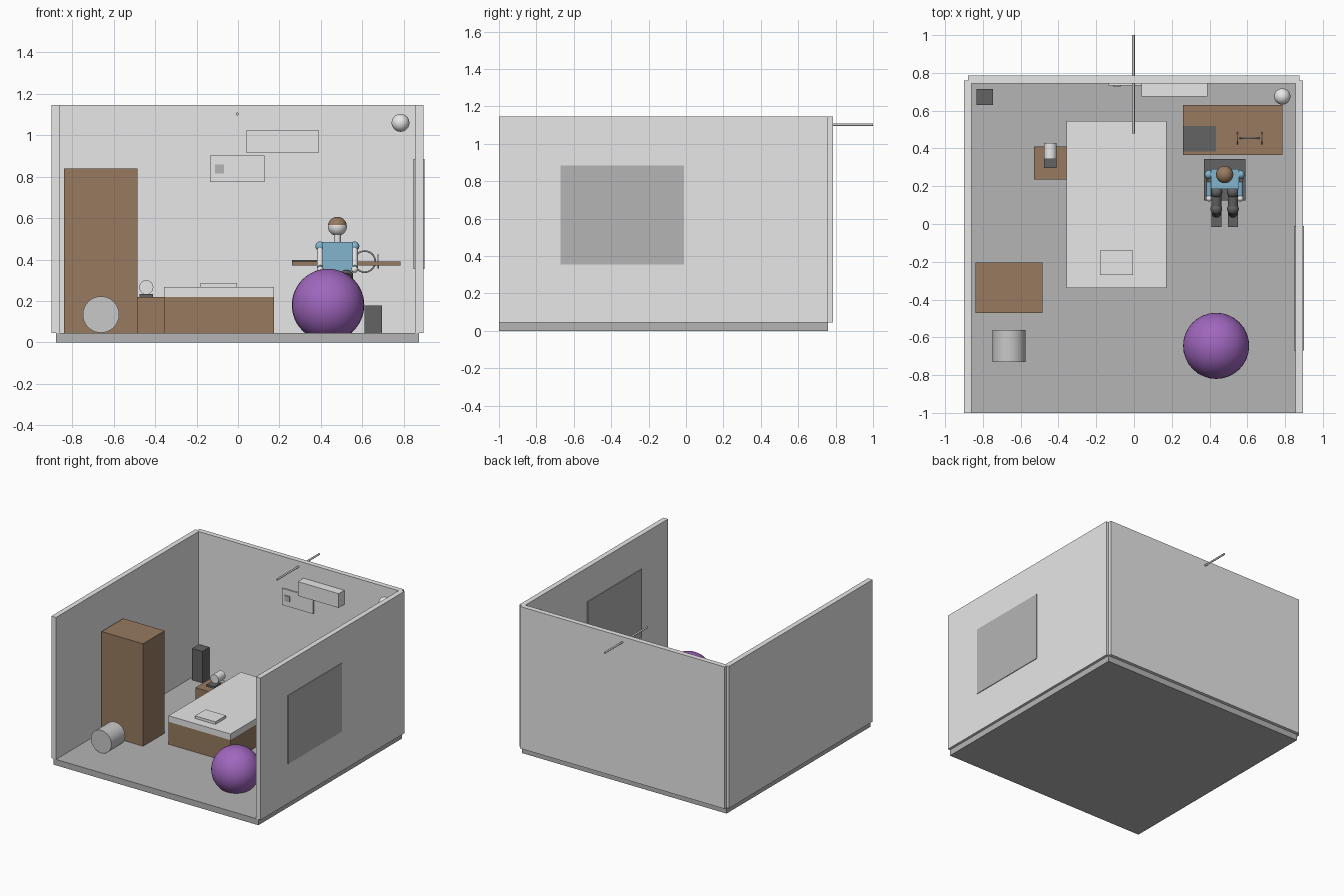
import bpy
from mathutils import Vector

cube = bpy.data.objects.get("Cube")
if cube:
    bpy.data.objects.remove(cube, do_unlink=True)


def material(name, r, g, b):
    m = bpy.data.materials.new(name)
    m.use_nodes = True
    m.diffuse_color = (r, g, b, 1)
    m.node_tree.nodes["Principled BSDF"].inputs["Base Color"].default_value = (r, g, b, 1)
    return m


WHITE = material("off white", .8, .8, .8)
GREY = material("floor grey", .46, .46, .46)
SILVER = material("silver", .58, .58, .58)
DARK = material("charcoal", .125, .125, .125)
BROWN = material("wood brown", .31, .195, .117)
PURPLE = material("purple", .35, .135, .515)
TEAL = material("shirt blue", .227, .462, .617)


def finish(name, mat, smooth=False):
    o = bpy.context.object
    o.name = name
    o.data.materials.append(mat)
    if smooth:
        bpy.ops.object.shade_smooth_by_angle()
    return o


def box(name, mat, x, y, z):
    """Box from its (min, max) range on each axis."""
    bpy.ops.mesh.primitive_cube_add(size=1, location=[sum(r) / 2 for r in (x, y, z)])
    o = bpy.context.object
    o.scale = [r[1] - r[0] for r in (x, y, z)]
    bpy.ops.object.transform_apply(location=False, rotation=False)
    return finish(name, mat)


def ball(name, mat, pos, r):
    bpy.ops.mesh.primitive_uv_sphere_add(segments=32, ring_count=24, radius=r, location=pos)
    return finish(name, mat, True)


def rod(name, mat, a, b, r):
    """Cylinder between two points."""
    a, b = Vector(a), Vector(b)
    d = b - a
    bpy.ops.mesh.primitive_cylinder_add(vertices=32, radius=r, depth=d.length, location=(a + b) / 2)
    bpy.context.object.rotation_euler = d.to_track_quat('Z', 'Y').to_euler()
    return finish(name, mat, True)


# Room shell
box("floor", GREY, (-.88, .875), (-1, .76), (0, .046))
box("left_side_wall", WHITE, (.855, .895), (-1, .76), (.046, 1.146))
box("right_side_wall", WHITE, (-.9, -.86), (-1, .76), (.046, 1.146))
box("back_wall", WHITE, (-.88, .875), (.745, .785), (.046, 1.146))
box("window", GREY, (.848, .9), (-.67, -.01), (.355, .885))

# Wall fittings
rod("wall_pole", SILVER, (-.003, .48, 1.103), (-.003, 1, 1.103), .007)
box("air_conditioner", WHITE, (.04, .39), (.675, .745), (.915, 1.025))
box("wall_panel", WHITE, (-.135, .128), (.734, .747), (.775, .903))
box("panel_screen", GREY, (-.112, -.068), (.727, .735), (.815, .858))
ball("wall_lamp", WHITE, (.785, .675, 1.06), .043)

# Wardrobe, bin and corner speaker
box("wardrobe", BROWN, (-.84, -.485), (-.47, -.205), (.046, .84))
rod("bin", SILVER, (-.662, -.73, .134), (-.662, -.56, .134), .088)
box("speaker", DARK, (-.835, -.747), (.63, .715), (.046, .29))

# Bed
box("bed_base", BROWN, (-.357, .173), (-.34, .545), (.046, .22))
box("mattress", WHITE, (-.357, .173), (-.34, .545), (.22, .267))
box("pillow", WHITE, (-.18, -.005), (-.27, -.14), (.267, .287))

# Nightstand with lamp
box("nightstand", BROWN, (-.53, -.357), (.235, .41), (.046, .219))
box("lamp_base", DARK, (-.477, -.41), (.297, .37), (.219, .234))
rod("lamp_shade", WHITE, (-.443, .345, .266), (-.443, .43, .266), .034)

# Desk, laptop, headphones and computer
box("desk_top", BROWN, (.26, .785), (.365, .63), (.37, .39))
box("laptop", DARK, (.26, .435), (.385, .52), (.39, .397))
box("computer", DARK, (.61, .695), (.4, .6), (.046, .178))
bpy.ops.mesh.primitive_torus_add(major_radius=.051, minor_radius=.004, major_segments=32,
                                 minor_segments=10, location=(.612, .455, .39),
                                 rotation=(1.5708, 0, 0))
finish("headphone_band", WHITE, True)
for x in (.547, .677):
    rod("ear_cup", WHITE, (x - .003, .455, .39), (x + .003, .455, .39), .033)

# Exercise ball
ball("exercise_ball", PURPLE, (.435, -.645, .18), .175)

# Seat
box("seat", DARK, (.37, .59), (.125, .345), (.21, .25))

# Seated person: torso and head
box("torso", TEAL, (.408, .555), (.185, .29), (.29, .485))
rod("neck", WHITE, (.48, .255, .48), (.48, .255, .53), .017)
head = ball("head", WHITE, (.48, .262, .56), .046)
head.data.materials.append(BROWN)
for p in head.data.polygons:
    p.material_index = int(p.center.z > .005 or p.center.y > .012)

# Limbs, mirrored about the body centre
CX = .48
for side, s in (("right", -1), ("left", 1)):
    ax, lx = CX + s * .083, CX + s * .044
    ball(side + "_shoulder", TEAL, (ax, .262, .464), .023)
    rod(side + "_upper_arm", WHITE, (ax, .258, .46), (ax, .235, .36), .016)
    rod(side + "_forearm", TEAL, (ax, .235, .36), (ax, .15, .352), .014)
    ball(side + "_hand", WHITE, (ax, .135, .352), .016)
    ball(side + "_hip", DARK, (lx, .17, .318), .032)
    rod(side + "_thigh", DARK, (lx, .22, .318), (lx, .08, .30), .027)
    ball(side + "_knee", DARK, (lx, .08, .30), .031)
    rod(side + "_shin", DARK, (lx, .08, .30), (lx, .06, .075), .026)
    box(side + "_shoe", DARK, (lx - .026, lx + .026), (-.015, .1), (.046, .085))
